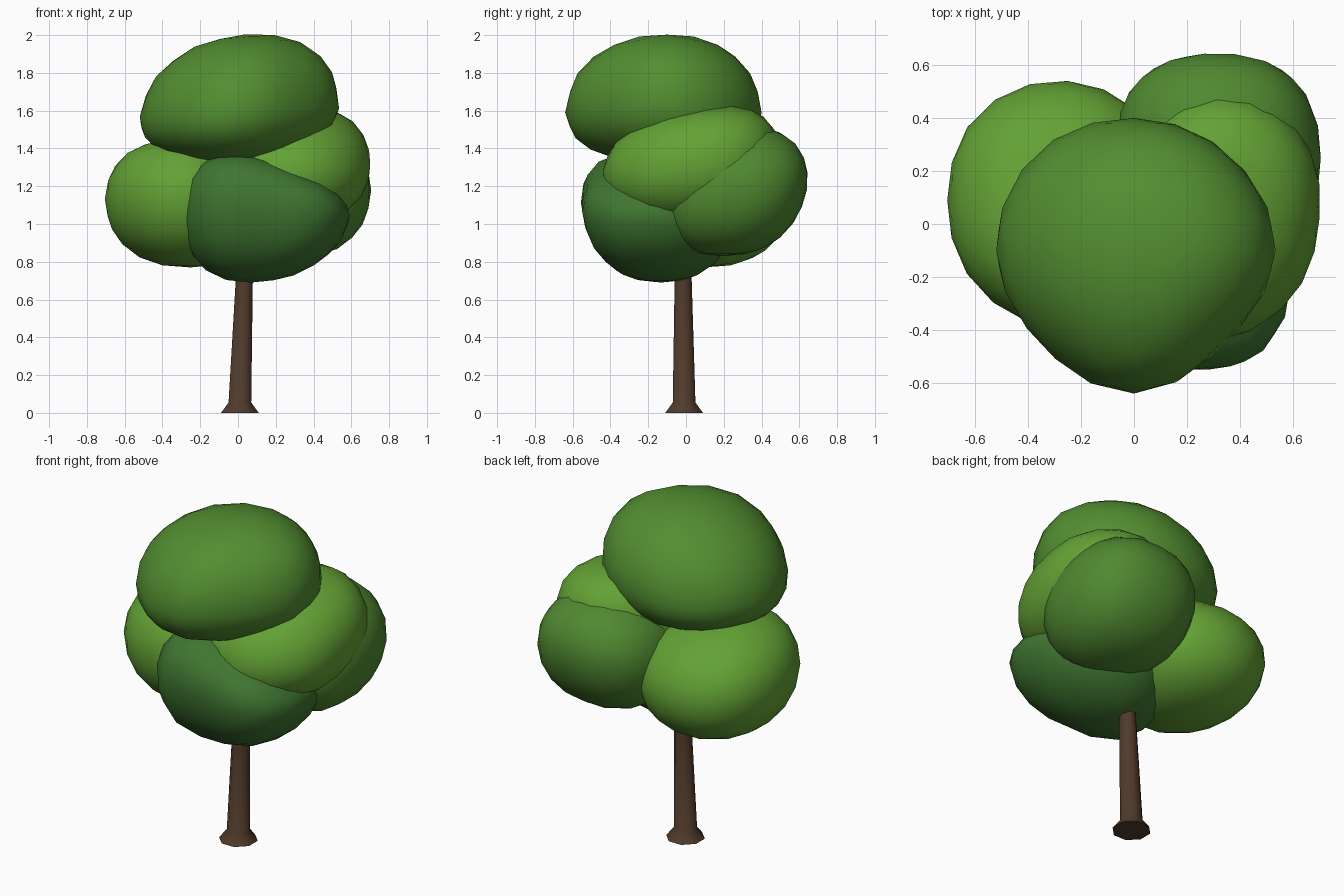
import bpy, bmesh, math

if "Cube" in bpy.data.objects:
    bpy.data.objects.remove(bpy.data.objects["Cube"])


def finish(bm, name, color):
    bmesh.ops.recalc_face_normals(bm, faces=bm.faces[:])
    me = bpy.data.meshes.new(name)
    bm.to_mesh(me)
    bm.free()
    for p in me.polygons:
        p.use_smooth = True
    mat = bpy.data.materials.new(name + "_color")
    mat.diffuse_color = (*color, 1)
    mat.use_nodes = True
    mat.node_tree.nodes["Principled BSDF"].inputs["Base Color"].default_value = mat.diffuse_color
    me.materials.append(mat)
    ob = bpy.data.objects.new(name, me)
    bpy.context.collection.objects.link(ob)
    return ob


def outline(radii, a):
    """Smooth periodic radius at angle a, from 8 radii 45 degrees apart."""
    t = (a / (math.pi / 4)) % 8
    i, f = int(t), t - int(t)
    p0, p1, p2, p3 = (radii[(i + k) % 8] for k in (-1, 0, 1, 2))
    return p1 + 0.5 * f * (p2 - p0 + f * (2*p0 - 5*p1 + 4*p2 - p3
                                          + f * (3*(p1 - p2) + p3 - p0)))


def leaf_clump(name, color, center, up, down, radii, lean=(0, 0),
               e_up=0.83, e_low=0.8, slope=(0, 0)):
    """Rounded clump: plan outline, fullness above/below, lean, sloped top."""
    bm = bmesh.new()
    bmesh.ops.create_icosphere(bm, subdivisions=3, radius=1)
    cx, cy, cz = center
    for v in bm.verts:
        x, y, z = v.co.normalized()
        a = math.atan2(y, x)
        r = outline(radii, a) * math.hypot(x, y) ** (e_up if z > 0 else e_low)
        lx = r * math.cos(a) + lean[0] * z
        ly = r * math.sin(a) + lean[1] * z
        tilt = (slope[0] * lx + slope[1] * ly) * (0.5 + z / 2)
        v.co = (cx + lx, cy + ly, cz + z * (up if z > 0 else down) + tilt)
    return finish(bm, name, color)


# Trunk: eight-sided, flared foot, slight lean
bm = bmesh.new()
rings = []
for x, y, z, r in [(0.01, -0.01, 0, 0.108), (0.01, -0.01, 0.055, 0.065),
                   (0.033, -0.015, 0.7, 0.049), (0.045, -0.015, 1.15, 0.037)]:
    rings.append([bm.verts.new((x + r * math.cos((k + 0.5) * math.pi / 4),
                                y + r * math.sin((k + 0.5) * math.pi / 4), z))
                  for k in range(8)])
for lo, hi in zip(rings, rings[1:]):
    for k in range(8):
        j = (k + 1) % 8
        bm.faces.new((lo[k], lo[j], hi[j], hi[k]))
bm.faces.new(rings[0])
bm.faces.new(rings[-1])
trunk = finish(bm, "trunk", (0.08, 0.043, 0.024))
bpy.context.view_layer.objects.active = trunk
trunk.select_set(True)
bpy.ops.object.shade_smooth_by_angle(angle=math.radians(50))

# Foliage clumps
leaf_clump("top_foliage", (0.085, 0.27, 0.03), (0, -0.1, 1.59), 0.41, 0.27,
           (0.535, 0.51, 0.50, 0.52, 0.52, 0.50, 0.54, 0.49), (0.03, 0),
           e_up=0.88, e_low=0.75, slope=(0.08, 0))
leaf_clump("left_foliage", (0.125, 0.36, 0.035), (-0.25, 0.09, 1.12), 0.32, 0.35,
           (0.37, 0.42, 0.45, 0.47, 0.455, 0.475, 0.48, 0.40),
           e_up=0.78, e_low=0.8, slope=(-0.06, -0.12))
leaf_clump("front_foliage", (0.05, 0.18, 0.03), (0.15, -0.15, 1.07), 0.27, 0.38,
           (0.43, 0.41, 0.40, 0.40, 0.44, 0.48, 0.40, 0.465), (0.08, -0.02),
           e_up=0.75, e_low=0.86, slope=(-0.36, -0.1))
leaf_clump("right_foliage", (0.125, 0.36, 0.035), (0.3, 0.02, 1.31), 0.30, 0.31,
           (0.40, 0.46, 0.47, 0.40, 0.40, 0.46, 0.46, 0.42), (0, 0.04),
           e_up=0.68, e_low=0.78, slope=(0, 0.12))
leaf_clump("back_foliage", (0.08, 0.25, 0.03), (0.32, 0.25, 1.18), 0.34, 0.35,
           (0.385, 0.41, 0.39, 0.42, 0.40, 0.40, 0.40, 0.41), (0, 0.06),
           e_up=0.85, e_low=0.79)
